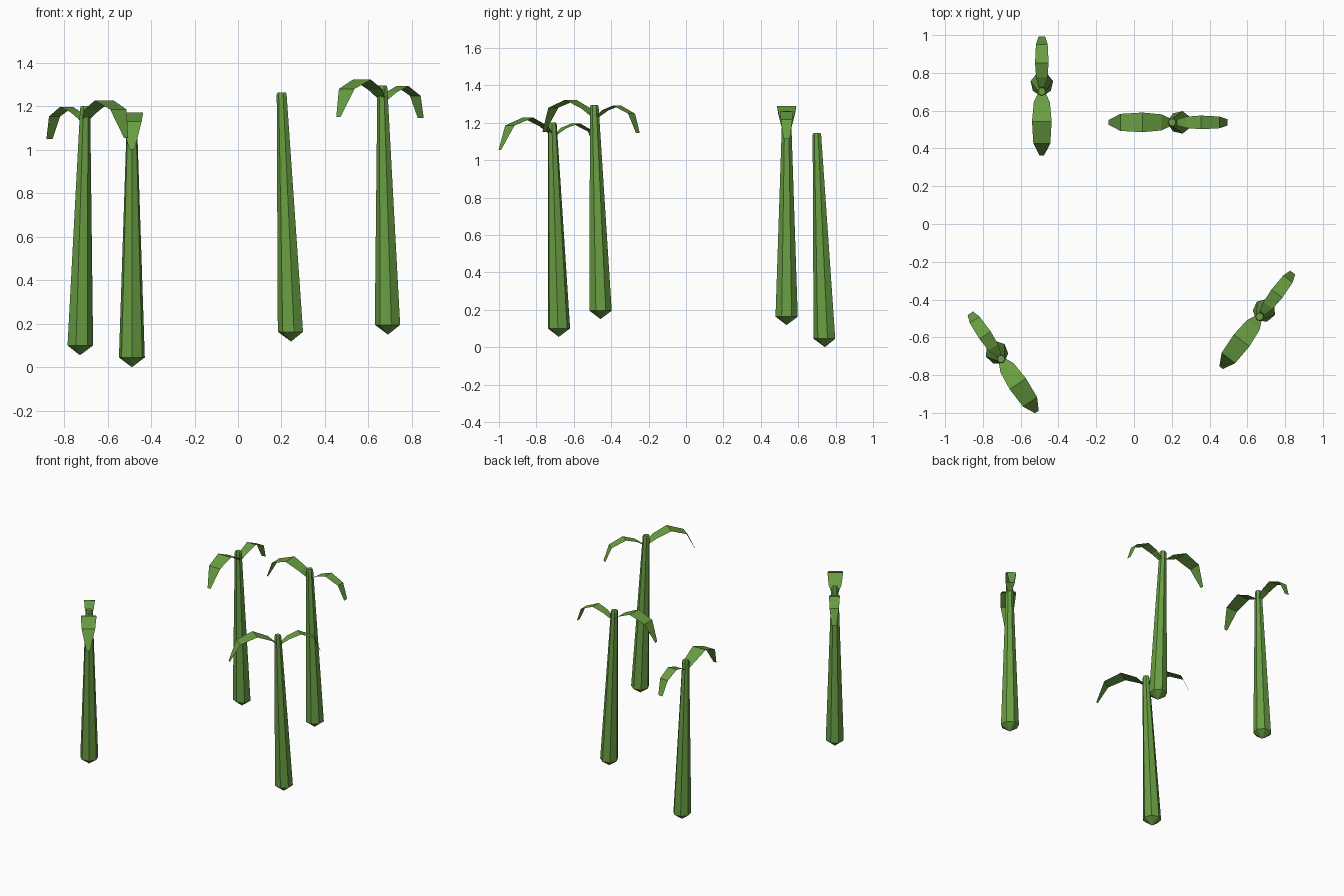
import bpy, bmesh, math
from mathutils import Matrix, Vector

if "Cube" in bpy.data.objects:
    bpy.data.objects.remove(bpy.data.objects["Cube"])

green = bpy.data.materials.new("leaf_green")
green.diffuse_color = (0.14, 0.34, 0.055, 1)
green.use_nodes = True
green.node_tree.nodes["Principled BSDF"].inputs["Base Color"].default_value = green.diffuse_color

SIDES = 7
# stem rings: (lean, height, radius)
STEM = [(0.0, 0.045, 0.061), (0.042, 1.135, 0.024), (0.042, 1.145, 0.020)]
# leaf stations: (distance, height, width)
LONG = [(0.045, 1.08, 0.035), (0.098, 1.127, 0.085), (0.20, 1.172, 0.104),
        (0.316, 1.13, 0.09), (0.38, 1.0, 0.024)]
SHORT = [(0.022, 1.08, 0.03), (-0.032, 1.117, 0.06), (-0.11, 1.142, 0.072),
         (-0.208, 1.098, 0.062), (-0.25, 0.995, 0.034)]


def make_object(name, bm, matrix):
    mesh = bpy.data.meshes.new(name)
    bm.to_mesh(mesh)
    bm.free()
    mesh.materials.append(green)
    ob = bpy.data.objects.new(name, mesh)
    ob.matrix_world = matrix
    bpy.context.collection.objects.link(ob)


def stem(name, matrix):
    # tapered leaning stalk with a pointed foot
    bm = bmesh.new()
    rings = []
    for lean, z, r in STEM:
        rings.append([bm.verts.new((lean + r * math.cos(a), r * math.sin(a), z))
                      for a in (math.tau * i / SIDES for i in range(SIDES))])
    foot = bm.verts.new((0, 0, 0))
    for i in range(SIDES):
        j = (i + 1) % SIDES
        bm.faces.new((foot, rings[0][j], rings[0][i]))
        for lo, hi in zip(rings, rings[1:]):
            bm.faces.new((lo[i], lo[j], hi[j], hi[i]))
    bm.faces.new(rings[-1])
    bmesh.ops.recalc_face_normals(bm, faces=bm.faces)
    make_object(name, bm, matrix)


def leaf(name, stations, matrix):
    # thin arching strip
    bm = bmesh.new()
    rows = [(bm.verts.new((d, -w / 2, z)), bm.verts.new((d, w / 2, z)))
            for d, z, w in stations]
    for a, b in zip(rows, rows[1:]):
        bm.faces.new((a[0], b[0], b[1], a[1]))
    bm.normal_update()
    if sum(f.normal.z for f in bm.faces) < 0:
        bmesh.ops.reverse_faces(bm, faces=bm.faces)
    make_object(name, bm, matrix)


# sprouts: foot position and direction of the long leaf
SPROUTS = [((-0.727, -0.68, 0.055), -56), ((-0.488, 0.743, 0.0), -90),
           ((0.244, 0.538, 0.118), 180), ((0.69, -0.457, 0.15), -127)]
for n, (pos, angle) in enumerate(SPROUTS, 1):
    m = Matrix.Translation(Vector(pos)) @ Matrix.Rotation(math.radians(angle), 4, 'Z')
    stem(f"stem_{n}", m)
    leaf(f"long_leaf_{n}", LONG, m)
    leaf(f"short_leaf_{n}", SHORT, m)
